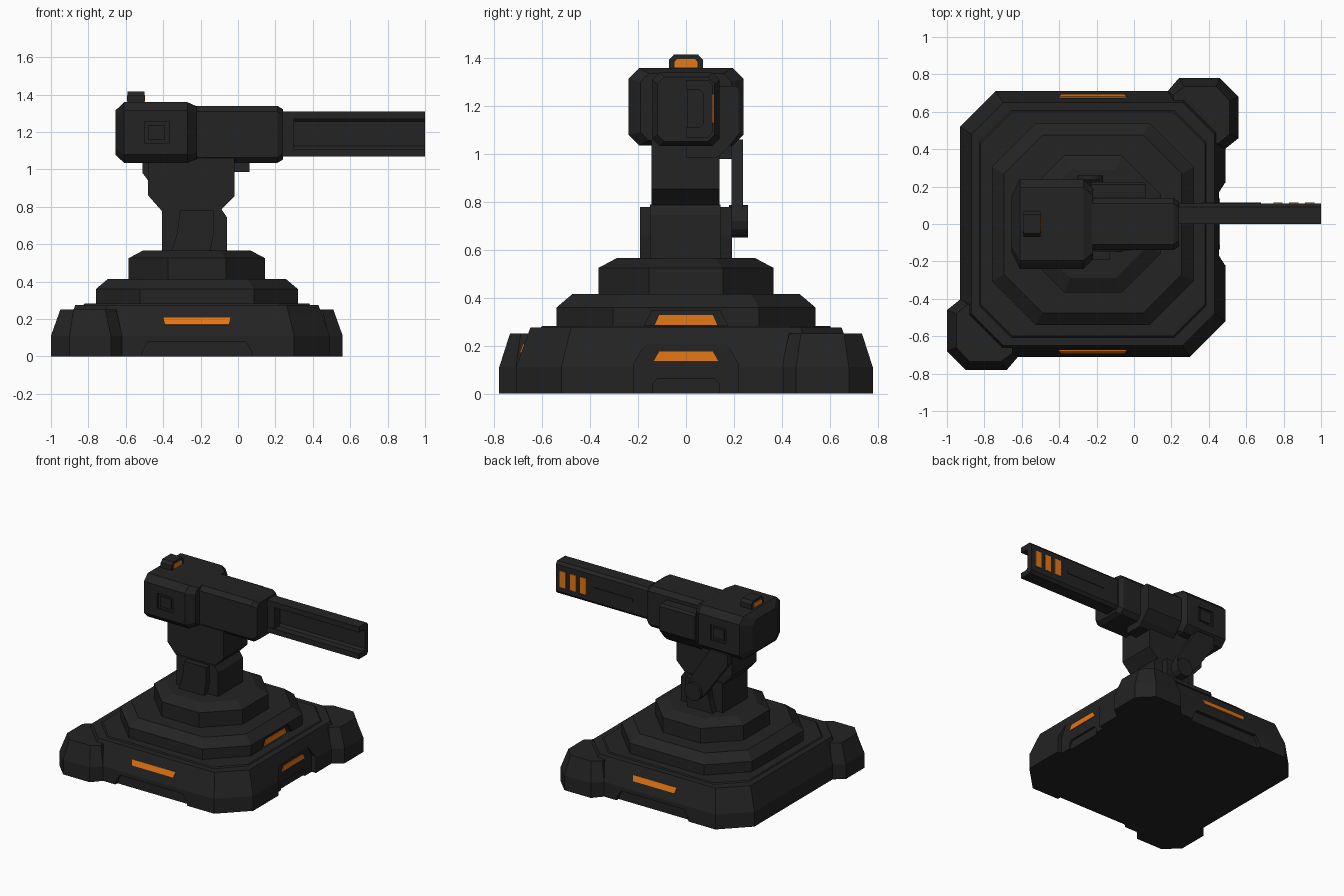
import bpy, bmesh, math
from mathutils import Vector

CX = -0.22  # centre of the stepped base


def material(name, rgb):
    m = bpy.data.materials.new(name)
    m.diffuse_color = (*rgb, 1)
    return m


DARK = material("charcoal", (0.017, 0.017, 0.017))
ORANGE = material("orange", (0.78, 0.185, 0.008))


def loft(name, rings, mat=DARK):
    """Skin closed rings of equal point count and cap both ends."""
    bm = bmesh.new()
    vs = [[bm.verts.new(p) for p in r] for r in rings]
    n = len(rings[0])
    for a, b in zip(vs, vs[1:]):
        for i in range(n):
            j = (i + 1) % n
            bm.faces.new((a[i], a[j], b[j], b[i]))
    bm.faces.new(vs[0][::-1])
    bm.faces.new(vs[-1])
    bmesh.ops.recalc_face_normals(bm, faces=bm.faces)
    me = bpy.data.meshes.new(name)
    bm.to_mesh(me)
    bm.free()
    me.materials.append(mat)
    ob = bpy.data.objects.new(name, me)
    bpy.context.collection.objects.link(ob)
    return ob


def octagon(hu, hv, c):
    return [(hu, -hv + c), (hu, hv - c), (hu - c, hv), (-hu + c, hv),
            (-hu, hv - c), (-hu, -hv + c), (-hu + c, -hv), (hu - c, -hv)]


def prism(name, pts, axis, a, b, mat=DARK):
    """Extrude a 2D profile along an axis; the profile uses the other two in order."""
    def put(p, t):
        q = list(p)
        q.insert(axis, t)
        return q
    return loft(name, [[put(p, t) for p in pts] for t in (a, b)], mat)


def box(name, x, y, z, mat=DARK):
    return prism(name, [(x[0], y[0]), (x[1], y[0]), (x[1], y[1]), (x[0], y[1])], 2, *z, mat)


def plate(name, corners, normal, t=0.006):
    n = Vector(normal).normalized()
    c = [Vector(p) for p in corners]
    return loft(name, [[p - n * 0.003 for p in c], [p + n * t for p in c]], ORANGE)


def tier(name, levels):
    """Chamfered square steps: (half width, chamfer, height)."""
    return loft(name, [[(CX + x, y, z) for x, y in octagon(h, h, c)] for h, c, z in levels])


def cut(target, cutter):
    m = target.modifiers.new("cut", 'BOOLEAN')
    m.operation, m.solver, m.object = 'DIFFERENCE', 'EXACT', cutter
    bpy.context.view_layer.objects.active = target
    bpy.ops.object.modifier_apply(modifier=m.name)
    bpy.data.objects.remove(cutter)


def barrel_block(name, cz, rings):
    """Octagonal body along x: (x, half y, half z, chamfer)."""
    return loft(name, [[(x, y, cz + z) for y, z in octagon(hy, hz, c)] for x, hy, hz, c in rings])


# Stepped base
base = tier("base", [(0.71, 0.19, 0), (0.71, 0.19, 0.11), (0.65, 0.17, 0.275)])
tier("base_rim", [(0.61, 0.17, 0.27), (0.60, 0.17, 0.283)])
middle = tier("middle_step", [(0.54, 0.235, 0.27), (0.54, 0.235, 0.36), (0.475, 0.205, 0.415)])
tier("upper_step", [(0.365, 0.21, 0.41), (0.365, 0.21, 0.525), (0.29, 0.17, 0.565)])

# Recesses in the base sides
cut(base, prism("cutter", [(-0.22, -0.05), (0.22, -0.05), (0.22, 0.12), (0.17, 0.207),
                           (-0.17, 0.207), (-0.22, 0.12)], 0, 0.455, 0.7))
cut(base, prism("cutter", [(-0.14, -0.05), (0.14, -0.05), (0.14, 0.04), (0.12, 0.06),
                           (-0.12, 0.06), (-0.14, 0.04)], 0, 0.44, 0.7))
for s in (-1, 1):
    cut(base, prism("cutter", [(-0.53, -0.05), (0.09, -0.05), (0.07, 0.03), (0.04, 0.08),
                               (-0.48, 0.08), (-0.51, 0.03)], 1, s * 0.685, s * 0.9))
cut(middle, prism("cutter", [(-0.175, 0.284), (0.175, 0.284), (0.14, 0.347), (-0.14, 0.347)],
                  0, 0.305, 0.5))

# Corner feet on two opposite corners
outer = [(0.24, 0.78), (0.46, 0.78), (0.56, 0.68), (0.56, 0.46), (0.485, 0.40),
         (0.36, 0.40), (0.18, 0.58), (0.18, 0.71)]
top = [(0.27, 0.735), (0.44, 0.735), (0.51, 0.66), (0.51, 0.48), (0.45, 0.43),
       (0.36, 0.43), (0.21, 0.58), (0.21, 0.69)]
for name, s in (("back_foot", 1), ("front_foot", -1)):
    loft(name, [[(CX + s * (x - CX), s * y, z) for x, y in ring]
                for ring, z in ((outer, 0), (outer, 0.11), (top, 0.25))])

# Light strips on the base
for s in (-1, 1):
    def slope(z):
        return s * (0.71 - 0.06 * (z - 0.11) / 0.165)
    plate("side_light", [(-0.39, slope(0.168), 0.168), (-0.05, slope(0.168), 0.168),
                         (-0.04, slope(0.207), 0.207), (-0.40, slope(0.207), 0.207)],
          (0, s, 0.36))
plate("lower_end_light", [(0.455, -0.135, 0.135), (0.455, 0.135, 0.135),
                          (0.455, 0.112, 0.175), (0.455, -0.112, 0.175)], (1, 0, 0))
plate("upper_end_light", [(0.305, -0.13, 0.287), (0.305, 0.13, 0.287),
                          (0.305, 0.112, 0.328), (0.305, -0.112, 0.328)], (1, 0, 0))

# Post with cheek plates
prism("post", [(-0.405, 0.55), (-0.06, 0.55), (-0.06, 0.745), (-0.09, 0.79), (-0.405, 0.79)],
      1, -0.15, 0.145)
cheek = [(-0.36, 0.55), (-0.15, 0.55), (-0.13, 0.66), (-0.13, 0.78), (-0.31, 0.78), (-0.325, 0.66)]
for name, s in (("front_cheek", -1), ("back_cheek", 1)):
    prism(name, cheek, 1, s * 0.12, s * 0.193)

# Neck and elbow strut
prism("neck", [(-0.405, 0.775), (-0.48, 0.86), (-0.48, 1.06), (-0.02, 1.06), (-0.02, 0.855),
               (-0.09, 0.785)], 1, -0.145, 0.14)
prism("strut", [(-0.51, 1.06), (-0.51, 0.98), (-0.48, 0.94), (-0.31, 0.70), (-0.23, 0.655),
                (-0.17, 0.72), (-0.19, 0.79), (-0.36, 1.06)], 1, 0.19, 0.237)
disc = [(-0.235 + 0.068 * math.cos(a * math.pi / 6), 0.72 + 0.068 * math.sin(a * math.pi / 6))
        for a in range(12)]
prism("strut_pivot", disc, 1, 0.18, 0.258)
box("strut_mount", (-0.48, -0.37), (0.12, 0.2), (0.98, 1.06))

# Head: rear housing, front housing and side pod
rear = barrel_block("rear_housing", 1.197, [(-0.655, 0.15, 0.118, 0.035), (-0.61, 0.24, 0.162, 0.045),
                                            (-0.27, 0.24, 0.162, 0.045), (-0.22, 0.19, 0.14, 0.035)])
for s in (-1, 1):
    cut(rear, box("cutter", (-0.5, -0.37), tuple(sorted((s * 0.225, s * 0.3))), (1.14, 1.255)))
    box("window_panel", (-0.48, -0.39), tuple(sorted((s * 0.2, s * 0.234))), (1.158, 1.237))
barrel_block("front_housing", 1.187, [(-0.25, 0.14, 0.153, 0.03), (0.21, 0.14, 0.153, 0.03),
                                      (0.24, 0.12, 0.135, 0.03)])
prism("side_pod", [(0, 0.985), (0.13, 0.985), (0.17, 1.02), (0.225, 1.09), (0.225, 1.27),
                   (0.21, 1.285), (0, 1.285)], 0, -0.23, 0.062)

# Top sensor with lights at both ends
prism("sensor", [(-0.07, 1.34), (0.07, 1.34), (0.07, 1.395), (0.05, 1.416), (-0.05, 1.416),
                 (-0.07, 1.395)], 0, -0.59, -0.5)
for x, s in ((-0.59, -1), (-0.5, 1)):
    plate("sensor_light", [(x, -0.048, 1.362), (x, 0.048, 1.362), (x, 0.048, 1.385),
                           (x, 0.038, 1.397), (x, -0.038, 1.397), (x, -0.048, 1.385)], (s, 0, 0), 0.004)

# Channel barrel, open towards the front
half = [(0.0, 0.12), (0.092, 0.12), (0.11, 0.10)]
inner = [(0.07, 0.065), (0.055, 0.08), (0.0, 0.08)]
profile = (half + [(y, -z) for y, z in half[::-1]]
           + [(y, -z) for y, z in inner[::-1]] + inner)
prism("barrel", [(y, 1.19 + z) for y, z in profile], 0, 0.22, 1.0)
box("barrel_root", (0.2, 0.3), (0.005, 0.1), (1.085, 1.295))
box("barrel_rib", (0.36, 0.68), (0.1, 0.115), (1.18, 1.2))
for x in (0.745, 0.83, 0.915):
    plate("barrel_light", [(x, 0.11, 1.13), (x + 0.05, 0.11, 1.13),
                           (x + 0.05, 0.11, 1.25), (x, 0.11, 1.25)], (0, 1, 0))
